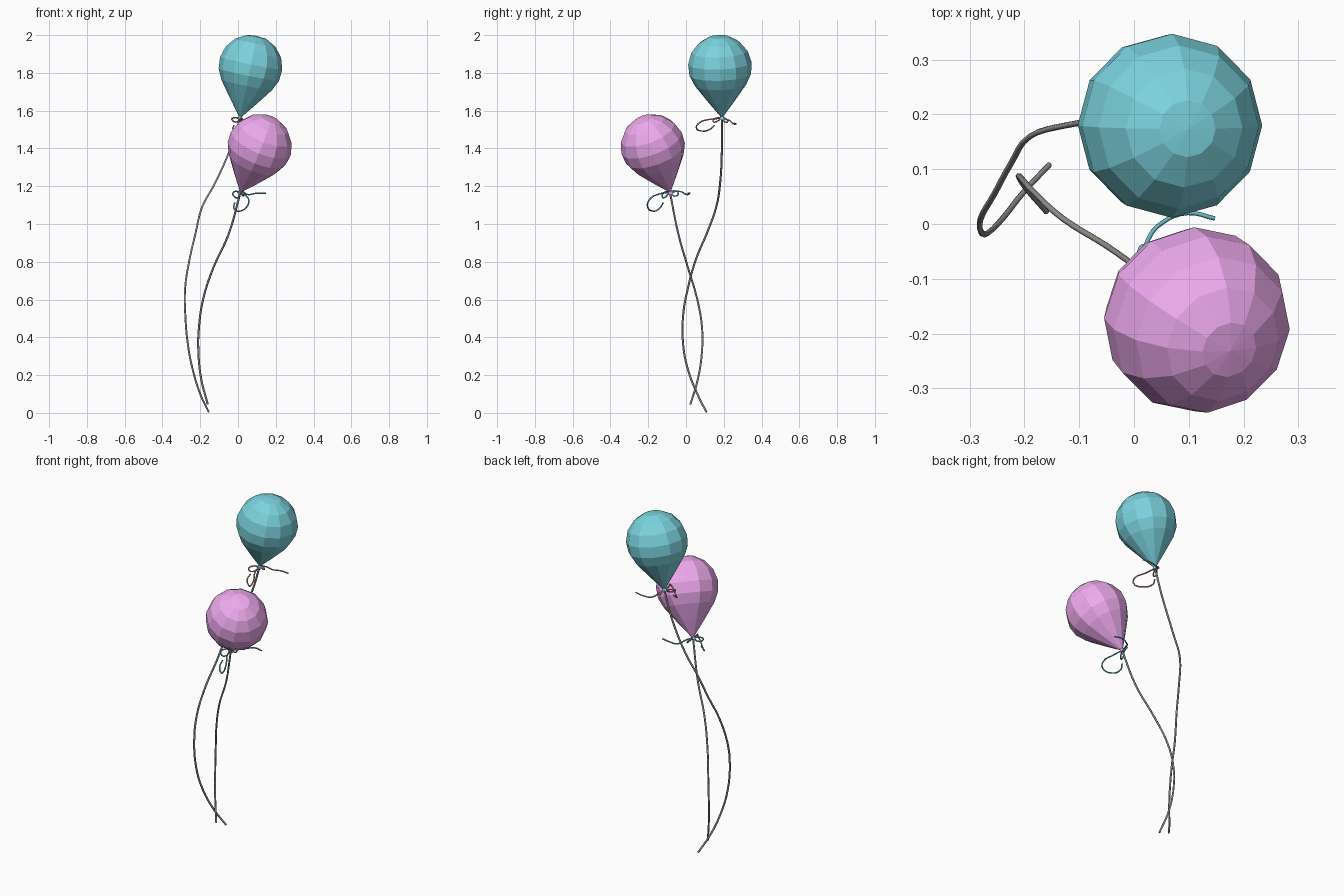
import bpy, bmesh, math
from mathutils import Vector

if "Cube" in bpy.data.objects:
    bpy.data.objects.remove(bpy.data.objects["Cube"])


def material(name, rgb):
    m = bpy.data.materials.new(name)
    m.diffuse_color = (*rgb, 1)
    m.use_nodes = True
    m.node_tree.nodes["Principled BSDF"].inputs["Base Color"].default_value = m.diffuse_color
    return m


teal = material("teal", (0.20, 0.65, 0.73))
pink = material("pink", (0.85, 0.40, 0.85))
rose = material("rose", (0.70, 0.33, 0.38))
aqua = material("aqua", (0.14, 0.48, 0.55))
cord = material("cord", (0.31, 0.29, 0.29))


def balloon(name, tip, centre, radius, mat, sides=12, inward=False):
    """Faceted teardrop: sphere cap tapering in a cone to a small neck."""
    tip, centre = Vector(tip), Vector(centre)
    axis = centre - tip
    length = axis.length
    rot = Vector((0, 0, 1)).rotation_difference(axis)
    # profile as (radius, height above the tip), from crown to neck
    prof = [(radius * math.sin(math.radians(a)), length + radius * math.cos(math.radians(a)))
            for a in (18, 40, 62, 84, 105, 126)]
    prof += [(0.072, 0.085), (0.009, 0.004), (0.016, -0.014)]
    bm = bmesh.new()
    rings = []
    for r, h in prof:
        rings.append([bm.verts.new(tip + rot @ Vector((
            r * math.cos(math.tau * i / sides), r * math.sin(math.tau * i / sides), h)))
            for i in range(sides)])
    top = bm.verts.new(tip + rot @ Vector((0, 0, length + radius * 0.985)))
    for i in range(sides):
        j = (i + 1) % sides
        bm.faces.new((top, rings[0][i], rings[0][j]))
        for a, b in zip(rings, rings[1:]):
            bm.faces.new((a[i], b[i], b[j], a[j]))
    bm.faces.new(rings[-1][::-1])
    bmesh.ops.recalc_face_normals(bm, faces=bm.faces)
    if inward:
        bmesh.ops.reverse_faces(bm, faces=bm.faces)
    me = bpy.data.meshes.new(name)
    bm.to_mesh(me)
    bm.free()
    me.materials.append(mat)
    bpy.context.collection.objects.link(bpy.data.objects.new(name, me))


def tube(name, paths, radius, mat):
    """Round cord through the given points."""
    cu = bpy.data.curves.new(name, 'CURVE')
    cu.dimensions = '3D'
    cu.bevel_depth = radius
    cu.bevel_resolution = 1
    cu.resolution_u = 4
    cu.use_fill_caps = True
    for pts in paths:
        sp = cu.splines.new('BEZIER')
        sp.bezier_points.add(len(pts) - 1)
        for bp, p in zip(sp.bezier_points, pts):
            bp.co = p
            bp.handle_left_type = bp.handle_right_type = 'AUTO'
    cu.materials.append(mat)
    bpy.context.collection.objects.link(bpy.data.objects.new(name, cu))


# ribbon bow, as offsets from the knot: curled tail, long tail, two loops
BOW = [
    [(0, 0, 0), (.015, -.06, -.01), (.042, -.105, -.035), (.038, -.12, -.07),
     (-.005, -.09, -.10), (-.035, -.055, -.085), (-.03, -.035, -.055)],
    [(0, 0, 0), (.012, .055, .004), (.038, .087, -.012), (.085, .105, -.005), (.135, .095, -.005)],
    [(0, 0, 0), (-.03, -.02, .004), (-.04, -.04, -.012), (-.02, -.035, -.03), (0, 0, 0)],
    [(0, 0, 0), (-.005, .025, .008), (.005, .045, -.008), (.015, .025, -.02), (0, 0, 0)],
]


def bow(name, knot, scale, back, drop, mat):
    """Scaled bow; the part behind the knot is shortened by back and lowered by drop."""
    k = Vector(knot)

    def place(p):
        x, y, z = (a * b for a, b in zip(p, scale))
        return k + Vector((x, y * back, z - drop * y) if y > 0 else (x, y, z))

    tube(name, [[place(p) for p in path] for path in BOW], 0.004, mat)
    bpy.ops.mesh.primitive_uv_sphere_add(segments=8, ring_count=6, radius=0.012, location=k)
    bpy.context.object.name = name + "_knot"
    bpy.context.object.data.materials.append(mat)


# balloons
balloon("teal_balloon", (.012, .19, 1.567), (.066, .18, 1.833), .169, teal)
balloon("pink_balloon", (.015, -.085, 1.172), (.115, -.176, 1.412), .171, pink, inward=True)

# bows
bow("teal_balloon_bow", (.01, .19, 1.56), (1.05, 1.13, .68), .62, .22, rose)
bow("pink_balloon_bow", (.013, -.085, 1.168), (1, 1, 1), 1, 0, aqua)

# strings
tube("teal_balloon_string", [[
    (.01, .19, 1.56), (-.04, .19, 1.4), (-.125, .18, 1.21), (-.19, .16, 1.09),
    (-.225, .11, .95), (-.255, .055, .82), (-.28, .01, .66), (-.279, -.015, .52),
    (-.265, -.015, .36), (-.24, .01, .23), (-.2, .06, .1), (-.155, .108, .004)]], .0055, cord)
tube("pink_balloon_string", [[
    (.013, -.085, 1.168), (-.05, -.04, .945), (-.13, .01, .77), (-.185, .06, .6),
    (-.207, .085, .45), (-.21, .085, .33), (-.195, .063, .18), (-.16, .023, .045)]], .0055, cord)
